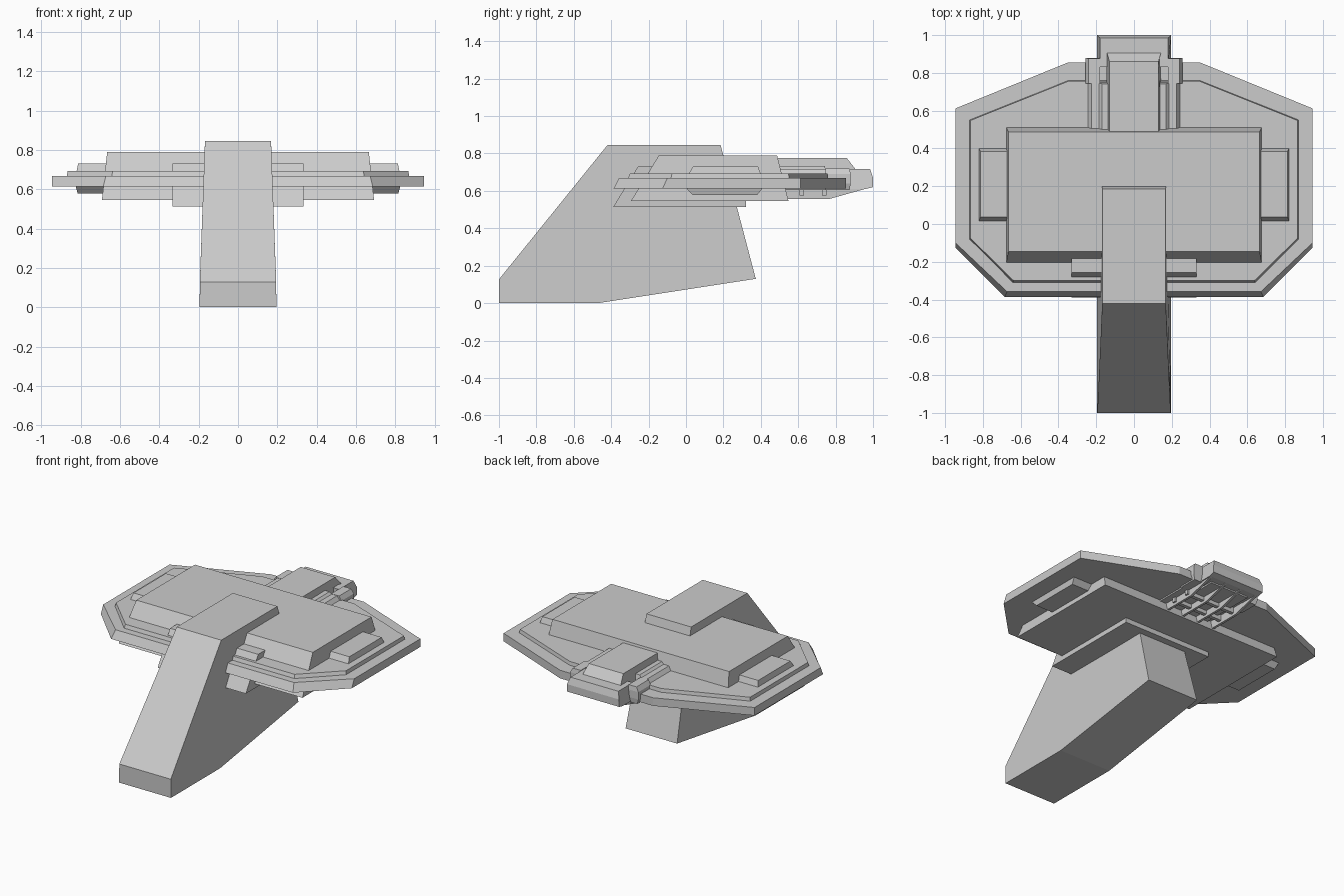
import bpy, bmesh


def loft(name, rings):
    """Closed solid through stacked rings of equal point count."""
    bm = bmesh.new()
    vs = [[bm.verts.new(p) for p in ring] for ring in rings]
    n = len(vs[0])
    for a, b in zip(vs, vs[1:]):
        for i in range(n):
            j = (i + 1) % n
            bm.faces.new((a[i], a[j], b[j], b[i]))
    bm.faces.new(vs[0][::-1])
    bm.faces.new(vs[-1])
    bmesh.ops.recalc_face_normals(bm, faces=bm.faces)
    me = bpy.data.meshes.new(name)
    bm.to_mesh(me)
    bm.free()
    ob = bpy.data.objects.new(name, me)
    bpy.context.collection.objects.link(ob)
    return ob


def block(name, *levels):
    """Stacked rectangles, each level (z, x0, x1, y0, y1)."""
    return loft(name, [[(a, c, z), (b, c, z), (b, d, z), (a, d, z)]
                       for z, a, b, c, d in levels])


def slab(name, profile, x0=0.0):
    """Side profile of (y, z, half width) points, extruded across x."""
    return loft(name, [[(x0 + s * w, y, z) for y, z, w in profile] for s in (-1, 1)])


def plate(name, *levels):
    """Symmetric outline, each level (z, right-hand half outline)."""
    return loft(name, [[(x, y, z) for x, y in half] +
                       [(-x, y, z) for x, y in reversed(half)] for z, half in levels])


def mirrored(ob):
    m = ob.modifiers.new("mirror", 'MIRROR')
    m.use_axis[0] = True
    return ob


# raked support pylon
slab("pylon", [(-1, 0, .195), (-1, .127, .194), (-.42, .845, .168),
               (.185, .845, .168), (.373, .13, .194), (-.47, 0, .195)])

# wide eight-sided wing plate and its raised inner step
plate("wing_plate",
      (.613, [(.685, -.387), (.945, -.125), (.945, .612), (.35, .855)]),
      (.668, [(.672, -.358), (.945, -.10), (.945, .612), (.35, .855)]))
plate("wing_step",
      (.66, [(.643, -.312), (.872, -.082), (.872, .552), (.345, .762)]),
      (.692, [(.637, -.30), (.866, -.075), (.866, .548), (.345, .757)]))

# main hull and the keel block through its front
block("main_hull", (.545, -.692, .692, -.295, .548), (.79, -.665, .665, -.145, .487))
slab("keel_block", [(-.39, .513, .332), (-.257, .73, .332), (-.175, .73, .332),
                    (0, .60, .332), (.32, .60, .332), (.32, .513, .332)])

# side pods
mirrored(block("side_pod", (.578, .60, .815, .035, .38), (.613, .60, .825, .003, .408),
               (.67, .60, .825, .003, .408), (.73, .60, .813, .037, .385)))

# rear module: centre housing, stepped cheeks, outer arms
slab("rear_housing", [(.45, .60, .145), (.45, .70, .145), (.45, .775, .13),
                      (.86, .775, .13), (.915, .705, .145), (.915, .60, .145)])
mirrored(block("rear_cheek", (.66, .12, .205, .45, .75), (.70, .12, .205, .45, .75),
               (.732, .12, .17, .45, .742)))
mirrored(block("rear_arm", (.605, .18, .235, .45, .87), (.64, .18, .245, .45, .88),
               (.69, .18, .245, .45, .88), (.718, .18, .225, .45, .87)))
mirrored(block("rear_bracket", (.605, .18, .245, .745, .875), (.64, .18, .257, .745, .88),
               (.69, .18, .257, .745, .88), (.72, .18, .24, .745, .875)))

# chamfered rear bumper
slab("rear_bumper", [(.83, .61, .195), (.83, .716, .18), (.985, .716, .18),
                     (1, .67, .197), (1, .62, .197), (.96, .61, .195)])

# grille of ribs under the rear module
for i, x in enumerate((-.18, -.06, .06, .18)):
    slab(f"grille_rib_{i + 1}", [(.5, .63, .008), (.5, .558, .008), (.77, .558, .008),
                                 (.985, .618, .008), (.96, .63, .008)], x)
for i, y in enumerate((.62, .74)):
    block(f"grille_bar_{i + 1}", (.575, -.2, .2, y - .012, y + .012),
          (.63, -.2, .2, y - .012, y + .012))
